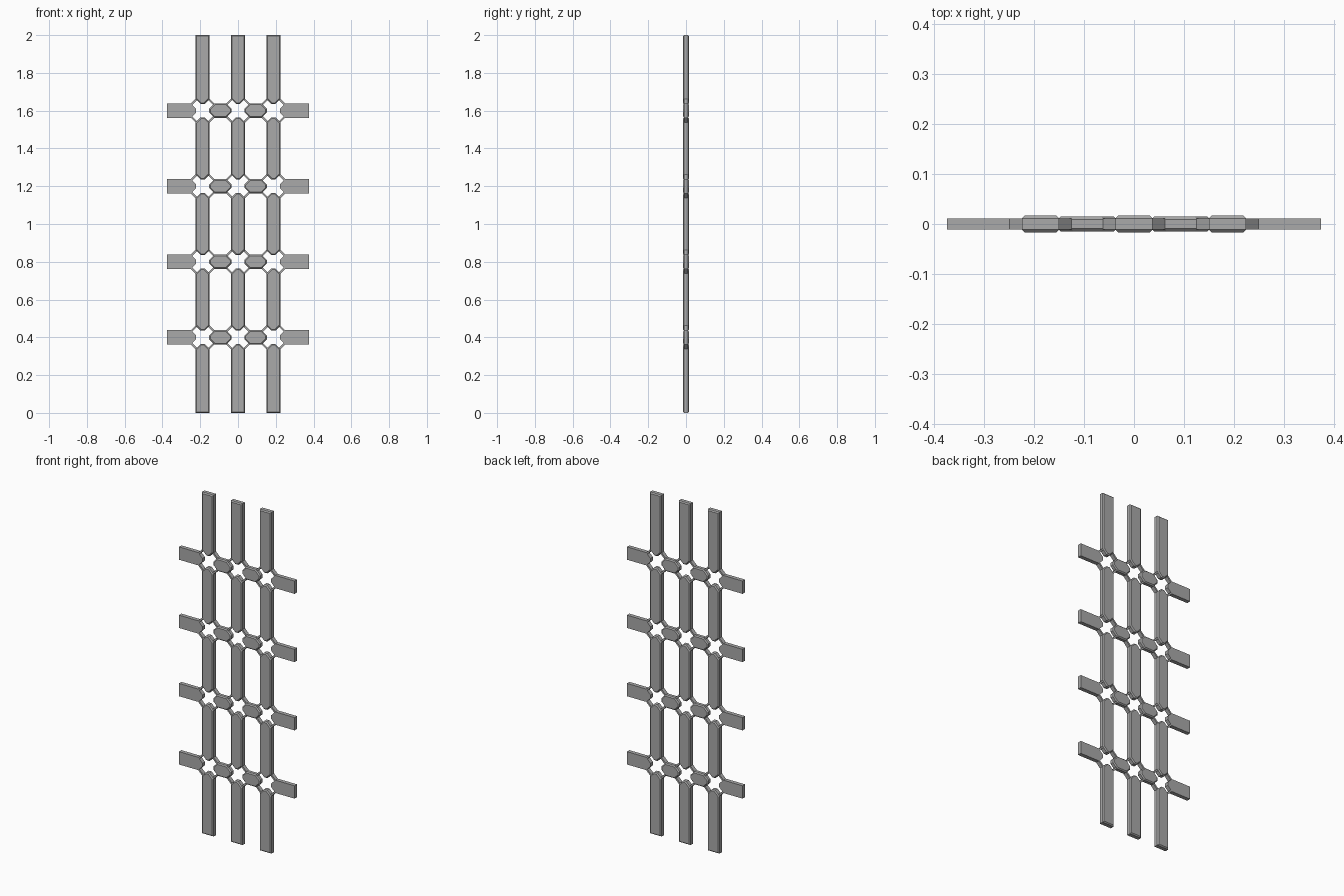
import bpy, bmesh

cube = bpy.data.objects.get("Cube")
if cube:
    bpy.data.objects.remove(cube, do_unlink=True)

grey = bpy.data.materials.new("plain_grey")
grey.use_nodes = True
COLOUR = (0.4, 0.4, 0.4, 1)
grey.diffuse_color = COLOUR
grey.node_tree.nodes["Principled BSDF"].inputs["Base Color"].default_value = COLOUR

COLUMNS = (-0.1875, 0, 0.1875)
ROWS = (0.4, 0.8, 1.2, 1.6)
HALF = 0.0375      # half width of every bar
SHOULDER = 0.0625  # distance from a joint where the taper starts
TIP = 0.035        # distance from a joint to the bar's blunt tip
NOSE = HALF - (SHOULDER - TIP)


def plate(name, outline, depth, bevel=0):
    """Extrude an (x, z) outline to +-depth and bevel its front and back rims."""
    bm = bmesh.new()
    face = bm.faces.new([bm.verts.new((x, -depth, z)) for x, z in outline])
    new = bmesh.ops.extrude_face_region(bm, geom=[face], use_keep_orig=True)
    for v in new["geom"]:
        if isinstance(v, bmesh.types.BMVert):
            v.co.y = depth
    bmesh.ops.recalc_face_normals(bm, faces=bm.faces)
    if bevel:
        rims = [e for e in bm.edges if e.verts[0].co.y * e.verts[1].co.y > 0]
        bmesh.ops.bevel(bm, geom=rims, offset=bevel, segments=1, affect='EDGES')
    mesh = bpy.data.meshes.new(name)
    bm.to_mesh(mesh)
    bm.free()
    mesh.materials.append(grey)
    obj = bpy.data.objects.new(name, mesh)
    bpy.context.collection.objects.link(obj)


def bar_outline(start, end, taper_start, taper_end):
    """Outline along a bar: (along, across), tapered towards joints."""
    if taper_start:
        pts = [(start + SHOULDER, HALF), (start + TIP, NOSE),
               (start + TIP, -NOSE), (start + SHOULDER, -HALF)]
    else:
        pts = [(start, HALF), (start, -HALF)]
    if taper_end:
        pts += [(end - SHOULDER, -HALF), (end - TIP, -NOSE),
                (end - TIP, NOSE), (end - SHOULDER, HALF)]
    else:
        pts += [(end, -HALF), (end, HALF)]
    return pts


# Upright bars between the rows
stops = (0,) + ROWS + (2,)
for x in COLUMNS:
    for i, (a, b) in enumerate(zip(stops, stops[1:])):
        pts = bar_outline(a, b, i > 0, i < len(ROWS))
        plate("upright_bar", [(x + w, z) for z, w in pts], 0.017, 0.006)

# Short links between columns and plain stubs at the sides
stops = (-0.375,) + COLUMNS + (0.375,)
for z in ROWS:
    for i, (a, b) in enumerate(zip(stops, stops[1:])):
        left, right = i > 0, i < len(COLUMNS)
        pts = bar_outline(a, b, left, right)
        inner = left and right
        plate("cross_link" if inner else "side_stub", [(x, z + w) for x, w in pts],
              0.015 if inner else 0.0115, 0.006 if inner else 0)

# Thin diagonal webs closing the four corners of each open joint
THICK = 0.007
for x in COLUMNS:
    for z in ROWS:
        for sx in (-1, 1):
            for sz in (-1, 1):
                web = [(HALF, SHOULDER), (SHOULDER, HALF),
                       (SHOULDER - THICK, HALF - THICK), (HALF - THICK, SHOULDER - THICK)]
                plate("corner_web", [(x + sx * u, z + sz * w) for u, w in web], 0.0115)
